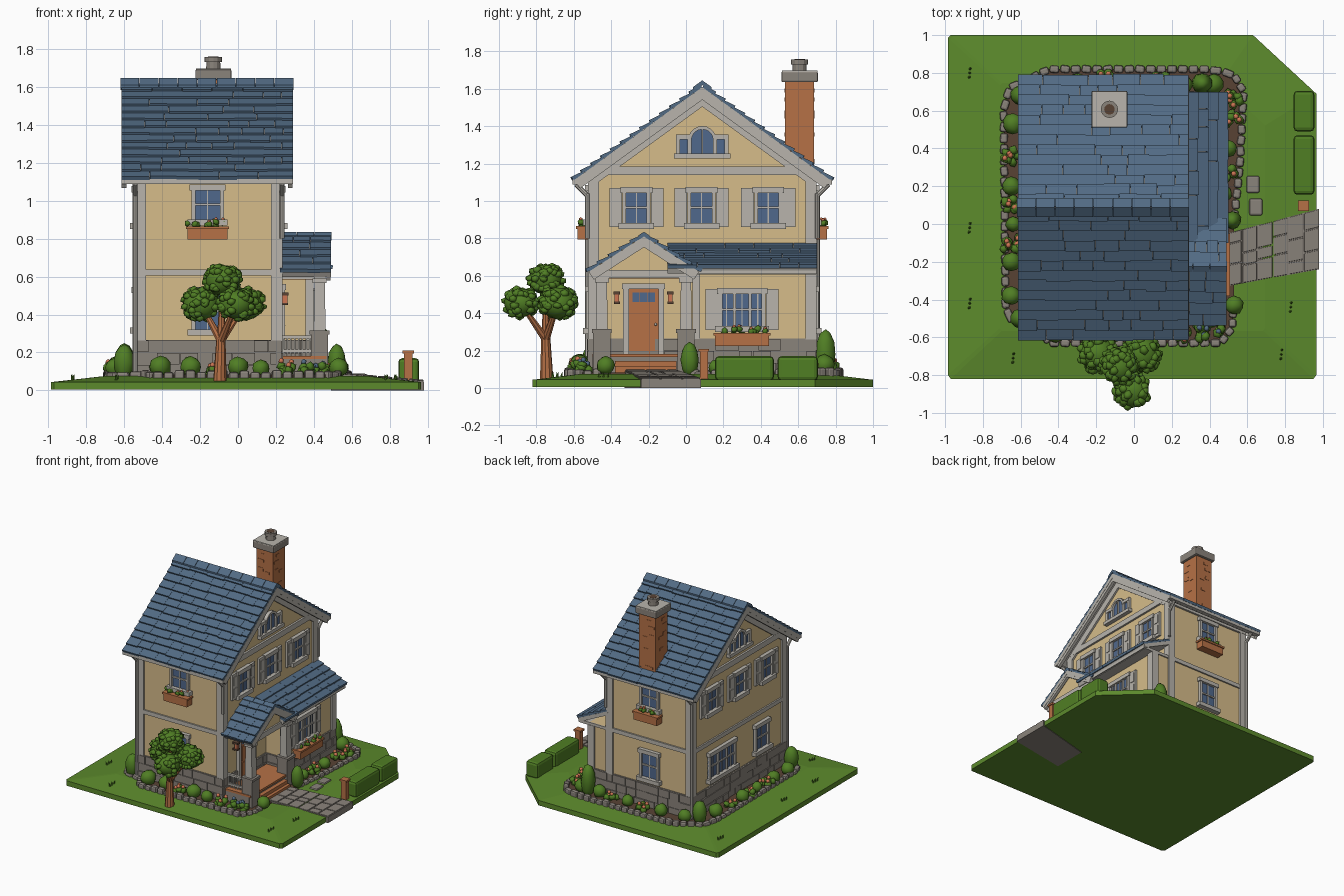
import bpy, bmesh, math, random
from mathutils import Matrix, Vector as V

if "Cube" in bpy.data.objects:
    bpy.data.objects.remove(bpy.data.objects["Cube"])
random.seed(4)
R = random.uniform

def lin(c):
    return tuple(((v / 255 + .055) / 1.055) ** 2.4 for v in c) + (1,)
COL = dict(wall=(214, 188, 138), trim=(184, 180, 172), roof=(82, 107, 132), grass=(92, 138, 44), leaf=(80, 126, 36),
           wood=(182, 113, 70), stone=(138, 131, 123), soil=(88, 66, 52), glass=(80, 104, 140), coral=(206, 118, 84))
MATS = {}
for k, c in COL.items():
    MATS[k] = bpy.data.materials.new(k + " colour")
    MATS[k].diffuse_color = lin(c)
PARTS = {}   # name -> (bmesh, colour)
I = Matrix()

def part(name, mat):
    return PARTS.setdefault(name, (bmesh.new(), mat))[0]

def prism(name, mat, pts, ext):
    """closed polygon pts swept along ext (a vector, or one vector per point)"""
    bm = part(name, mat)
    n = len(pts)
    ext = ext if isinstance(ext, list) else [ext] * n
    a = [bm.verts.new(p) for p in pts]
    b = [bm.verts.new(V(p) + V(e)) for p, e in zip(pts, ext)]
    bm.faces.new(a[::-1]); bm.faces.new(b)
    for i in range(n):
        bm.faces.new((a[i], a[(i + 1) % n], b[(i + 1) % n], b[i]))

def box(name, mat, x0, x1, y0, y1, z0, z1, M=I):
    pts = [M @ V(p) for p in ((x0, y0, z0), (x1, y0, z0), (x1, y1, z0), (x0, y1, z0))]
    prism(name, mat, pts, M.to_3x3() @ V((0, 0, z1 - z0)))

def ball(name, mat, c, r, sc=(1, 1, 1), sub=2, jit=.0):
    bm = part(name, mat)
    res = bmesh.ops.create_icosphere(bm, subdivisions=sub, radius=r, matrix=Matrix.Translation(c) @ Matrix.Diagonal((*sc, 1)))
    for v in res['verts']:
        v.co += V((R(-1, 1), R(-1, 1), R(-1, 1))) * jit * r
        for f in v.link_faces:
            f.smooth = True

def cone(name, mat, a, b, r1, r2, seg=10):
    a, b = V(a), V(b)
    M = Matrix.Translation((a + b) / 2) @ (b - a).to_track_quat('Z', 'Y').to_matrix().to_4x4()
    if seg == 4:
        M = M @ Matrix.Rotation(math.pi / 4, 4, 'Z')
    bmesh.ops.create_cone(part(name, mat), cap_ends=True, segments=seg, radius1=r1, radius2=r2, depth=(b - a).length, matrix=M)

def frame(o, u, v, w=(0, 0, 1)):
    M = Matrix((u, v, w)).transposed().to_4x4()
    M.translation = o
    return M

# house extents and wall frames (u along wall, v outward, z up)
X0, X1, Y0, Y1, YR = -.53, .22, -.51, .685, .087
BX, BY = .385, .045   # front bay under the shed roof
FRONT = frame((0, Y0, 0), (1, 0, 0), (0, -1, 0))
BACK = frame((0, Y1, 0), (1, 0, 0), (0, 1, 0))
RIGHT = frame((X1, 0, 0), (0, 1, 0), (1, 0, 0))
LEFT = frame((X0, 0, 0), (0, 1, 0), (-1, 0, 0))
BAY = frame((BX, 0, 0), (0, 1, 0), (1, 0, 0))
BAYSIDE = frame((0, BY, 0), (1, 0, 0), (0, -1, 0))
WALLS = [(FRONT, X0, X1), (BACK, X0, X1), (RIGHT, Y0, Y1), (LEFT, Y0, Y1)]

# ground, flower bed, border stones
lot = [(-.97, -.82), (.95, -.82), (.965, -.80), (.965, .69), (.63, 1), (-.97, 1), (-.985, .985), (-.985, -.80)]
prism("lawn", "grass", [(x, y, .005) for x, y in lot], V((0, 0, .04)))
prism("lawn", "grass", [(x, y, .044) for x, y in lot], [V((-x * .28, -(y - .09) * .28, .031)) for x, y in lot])
bed = [(-.68, -.45), (-.64, -.52), (-.5, -.55), (-.45, -.63), (.46, -.63), (.52, -.55), (.53, -.4), (.53, .02), (.56, .3),
       (.58, .7), (.53, .79), (.4, .82), (-.45, .82), (-.55, .77), (-.66, .72), (-.69, .6)]
prism("flower_bed", "soil", [(x, y, .05) for x, y in bed], V((0, 0, .034)))
for (ax, ay), (bx, by) in zip(bed, bed[1:] + bed[:1]):
    L = math.hypot(bx - ax, by - ay)
    if ax == .53 and by == .02:
        continue
    n = max(1, round(L / .058))
    for i in range(n):
        t = (i + .5) / n
        M = Matrix.Translation((ax + (bx - ax) * t, ay + (by - ay) * t, .05)) @ Matrix.Rotation(math.atan2(by - ay, bx - ax) + R(-.15, .15), 4, 'Z')
        h = L / n / 2 - .003
        box("border_stones", "stone", -h, h, -.02, .02, 0, R(.045, .06), M)

# path with cobbles, stepping stones
def path(s, t):
    a, b = V((.49, -.33, .092)).lerp(V((.98, -.24, .048)), s), V((.49, -.05, .092)).lerp(V((.98, .08, .048)), s)
    return a.lerp(b, t)
quad = [path(0, 0), path(1, 0), path(1, 1), path(0, 1)]
prism("path_base", "stone", [(p.x, p.y, 0) for p in quad], [V((0, 0, p.z)) for p in quad])
for i in range(6):
    cuts = [0, R(.2, .4), R(.55, .8), 1]
    for a, b in zip(cuts, cuts[1:]):
        s0, s1 = i / 6 + .006, (i + 1) / 6 - .006
        prism("cobbles", "stone", [path(s0, a + .01), path(s1, a + .01), path(s1, b - .01), path(s0, b - .01)], V((0, 0, .008)))
for x, y in ((.63, .21), (.645, .09)):
    box("stepping_stones", "stone", x - .035, x + .035, y - .045, y + .045, .05, .088)

# walls, stone foundation, boards
prism("house_walls", "wall", [(X0, Y0, .06), (X0, Y1, .06), (X0, Y1, 1.15), (X0, YR, 1.585), (X0, Y0, 1.15)], V((X1 - X0, 0, 0)))
box("bay_walls", "wall", X1 - .01, BX, BY, Y1, .06, .63)
def stones(M, u0, u1, z0, z1, rows):
    box("foundation", "stone", u0, u1, -.02, .008, z0, z1, M)
    for r in range(rows):
        h, u = (z1 - z0) / rows, u0
        while u < u1 - .01:
            e = min(u1, u + R(.07, .13))
            box("foundation", "stone", u + .002, e - .002, -.01, R(.012, .02), z0 + r * h + .002, z0 + r * h + h - .002, M)
            u = e
def corner(M, a, b, top):
    box("corner_boards", "trim", a - .014, a + .045, -.03, .014, .26, top, M)
    box("corner_boards", "trim", b - .045, b + .014, -.03, .014, .26, top, M)
for M, a, b in WALLS:
    stones(M, a - .01, b + .01, .07, .265, 3)
    corner(M, a, b, 1.14)
    box("belt_boards", "trim", a, b, -.01, .012, .605, .638, M)
    box("frieze_boards", "trim", a, b, -.02, .016, *((1.14, 1.185) if M in (LEFT, RIGHT) else (1.1, 1.14)), M)
stones(BAY, BY, Y1 + .01, .07, .265, 3)
stones(BAYSIDE, X1, BX, .07, .265, 3)
stones(BACK, X1, BX + .01, .07, .265, 3)
box("corner_boards", "trim", Y1 - .045, Y1 + .014, -.045, .014, .26, .61, BAY)
box("corner_boards", "trim", BY - .01, BY + .03, -.03, .012, .26, .61, BAY)

# roofs: decks plus overlapping shingle courses
def slope(name, o, u, s, width, length, rows, lo=.09, hi=.17):
    u, s = V(u).normalized(), V(s).normalized()
    n = u.cross(s)
    if n.z < 0:
        n = -n
    M = frame(o, u, s, n)
    box(name + "_deck", "trim", 0, width, 0, length, -.03, 0, M)
    step = length / rows
    for i in range(rows):
        T = M @ Matrix.Translation((0, i * step - .008, .012)) @ Matrix.Rotation(-.012 / step, 4, 'X')
        x = 0
        while x < width - .005:
            e = min(width, x + R(lo, hi))
            e = width if width - e < .04 else e
            box(name + "_shingles", "roof", x + .0007, e - .0007, R(-.004, .004), step * 1.1, -.008, .012, T)
            x = e
    return M
RX0, RX1, half, rise = -.615, .29, .685, .497
SL, RW = math.hypot(half, rise), .905
for sg in (-1, 1):
    M = slope("main_roof", (RX0, YR + sg * half, 1.112), (1, 0, 0), (0, -sg * half, rise), RW, SL, 13)
    for x in (.002, RW - .027):
        box("rake_boards", "trim", x, x + .025, .0, SL, -.055, -.005, M)
    for x in (X0 - .015 - RX0, X1 - RX0):
        box("rake_boards", "trim", x, x + .015, .1, SL, -.085, -.02, M)
    y = YR + sg * .675
    box("gutters", "trim", RX0, RX1, y - .02, y + .018, 1.088, 1.115)
    for x in (X0 - .012, X1 + .012):
        w = Y0 - .018 if sg < 0 else Y1 + .018
        cone("downspouts", "trim", (x, y, 1.09), (x, w, 1.03), .013, .013, 8)
        cone("downspouts", "trim", (x, w, 1.04), (x, w, .1 if x < 0 else .8), .013, .013, 8)
def ridge(name, x0, x1, y, z, n, w, k):
    for i in range(n):
        a, b = x0 + (x1 - x0) * i / n, x0 + (x1 - x0) * (i + 1) / n - .003
        prism(name, "roof", [(a, y - w, z - w * k), (a, y, z), (a, y + w, z - w * k), (a, y + w, z - w * k - .025), (a, y, z - .025), (a, y - w, z - w * k - .025)], V((b - a, 0, 0)))
ridge("main_ridge_caps", RX0 - .005, RX1 + .005, YR, 1.645, 9, .05, .72)

# chimney
box("chimney", "wood", -.205, -.055, .53, .685, 1.1, 1.65)
for i in range(9):
    z, u = 1.2 + .026 * R(0, 16), R(0, .1)
    box("chimney", "wood", -.2 + u, -.16 + u, .527, .688, z, z + .02)
    box("chimney", "wood", -.208, -.052, .535 + u, .575 + u, z, z + .02)
box("chimney_cap", "stone", -.225, -.035, .51, .705, 1.635, 1.692)
box("chimney_cap_top", "trim", -.222, -.038, .513, .702, 1.69, 1.697)
cone("chimney_pot", "stone", (-.13, .607, 1.69), (-.13, .607, 1.735), .038, .036, 12)
cone("chimney_pot", "stone", (-.13, .607, 1.73), (-.13, .607, 1.757), .046, .046, 12)
cone("chimney_flue", "soil", (-.13, .607, 1.75), (-.13, .607, 1.759), .028, .028, 12)

# windows
def window(M, u, z0, z1, w, bays=1, shutters=True, planter=False):
    h = w / 2
    box("window_glass", "glass", u - h, u + h, -.01, .008, z0, z1, M)
    for s in (-1, 1):
        box("window_frames", "trim", u + s * (h - .01) - .01, u + s * (h - .01) + .01, 0, .024, z0, z1, M)
        if shutters:
            c = u + s * (h + .036)
            box("shutters", "trim", c - .034, c + .034, 0, .018, z0 - .01, z1 + .01, M)
            for k in (0, 1):
                m = z0 + (z1 - z0) * k / 2
                box("shutters", "trim", c - .02, c + .02, .01, .023, m + .012, m + (z1 - z0) / 2 - .012, M)
    for i in range(bays):
        c = u - h + w * (i + .5) / bays
        box("window_frames", "trim", c - .003, c + .003, 0, .014, z0, z1, M)
        if i:
            e = u - h + w * i / bays
            box("window_frames", "trim", e - .008, e + .008, 0, .022, z0, z1, M)
    m = (z0 + z1) / 2
    box("window_frames", "trim", u - h, u + h, 0, .018, m - .006, m + .006, M)
    box("window_frames", "trim", u - h - .01, u + h + .01, 0, .03, z1 - .016, z1 + .016, M)
    box("window_sills", "trim", u - h - .02, u + h + .02, 0, .04, z0 - .02, z0 + .012, M)
    if planter:
        p = h + .02
        box("window_boxes", "wood", u - p, u + p, .005, .07, z0 - .095, z0 - .03, M)
        box("window_boxes", "wood", u - p - .008, u + p + .008, .005, .078, z0 - .04, z0 - .025, M)
        for i in range(int(p * 100)):
            c = M @ V((u + R(-p, p), R(.02, .065), z0 - .02 + R(0, .018)))
            ball("box_plants", "leaf", c, .019, sub=1, jit=.2)
            if i % 2:
                ball("box_flowers", "coral", c + V((0, 0, .016)), .01, sub=1)
for M in (LEFT, RIGHT):
    for u in (-.265, .083, .44):
        window(M, u, .87, 1.06, .15)
    # arched attic window with side lights
    def arc(r, v):
        return [M @ V((YR + r * math.cos(a * math.pi / 10), v, 1.325 + r * math.sin(a * math.pi / 10))) for a in range(11)]
    out = M.to_3x3() @ V((0, 1, 0))
    A, B = arc(.076, 0), arc(.058, 0)
    prism("attic_glass", "glass", arc(.06, -.01), out * .018)
    for i in range(10):
        prism("attic_frame", "trim", [A[i], A[i + 1], B[i + 1], B[i]], out * .026)
    box("attic_glass", "glass", YR - .125, YR + .125, -.01, .008, 1.25, 1.335, M)
    for u in (-.13, -.068, 0, .068, .13):
        t = .011 if u else .003
        box("attic_frame", "trim", YR + u - t, YR + u + t, 0, .022, 1.25, 1.345 if u else 1.385, M)
    for s in (-1, 1):
        box("attic_frame", "trim", YR + s * .1 - .04, YR + s * .1 + .04, 0, .024, 1.33, 1.355, M)
    box("attic_frame", "trim", YR - .15, YR + .15, 0, .034, 1.228, 1.255, M)
window(BAY, .3, .32, .52, .25, 3, True, True)
window(LEFT, .31, .32, .53, .34, 3, False)
window(LEFT, -.2, .32, .53, .18, 1, False)
for M in (FRONT, BACK):
    window(M, -.16, .89, 1.07, .17, 1, False, True)
    window(M, -.16, .31, .53, .17, 1, False)

# porch: floor, steps, piers, columns, beams, pediment
PY, PW = -.225, .295
box("porch_floor", "stone", X1, .45, -.5, .04, .06, .165)
box("porch_boards", "wood", X1, .465, -.5, .04, .165, .182)
for x, z in ((.483, .145), (.508, .118)):
    box("porch_steps", "wood", .44, x, -.38, -.05, .06, z)
for y in (-.45, .0):
    box("column_piers", "stone", .385, .475, y - .046, y + .046, .06, .3)
    box("column_piers", "stone", .378, .482, y - .053, y + .053, .295, .315)
    cone("porch_columns", "trim", (.43, y, .31), (.43, y, .59), .045, .038, 4)
    box("column_caps", "trim", .393, .467, y - .037, y + .037, .565, .59)
    box("porch_beams", "trim", X1, .46, y - .025, y + .025, .588, .63)
box("porch_beams", "trim", .4, .462, -.5, .05, .588, .632)
box("porch_ceiling", "wood", X1, .41, -.47, .03, .585, .6)
prism("porch_pediment", "wall", [(.23, PY - .25, .632), (.23, PY + .25, .632), (.23, PY, .79)], V((.22, 0, 0)))
for sg in (-1, 1):
    M = slope("porch_gable_roof", (X1, PY + sg * PW, .622), (1, 0, 0), (0, -sg * PW, .19), .27, math.hypot(PW, .19), 5, .06, .11)
    box("porch_rake", "trim", .245, .268, 0, .35, -.05, -.004, M)
ridge("porch_ridge_caps", X1, .495, PY, .835, 3, .03, .64)
slope("porch_shed_roof", (.485, -.1, .64), (0, 1, 0), (-.265, 0, .125), .8, .293, 5)
box("shed_fascia", "trim", .455, .48, .03, .695, .61, .635)
box("shed_soffit", "trim", X1, .47, .04, .695, .607, .63)

# porch railing
for i in range(8):
    box("porch_railing", "trim", .235 + i * .02, .243 + i * .02, -.462, -.452, .18, .28)
for z in (.2, .275):
    box("porch_railing", "trim", X1, .39, -.467, -.447, z, z + .015)

# door and lanterns
D = -.227
box("door", "wood", D - .08, D + .08, 0, .015, .182, .53, RIGHT)
for s in (-1, 1):
    box("door_frame", "trim", D + s * .094 - .015, D + s * .094 + .015, 0, .028, .182, .545, RIGHT)
    for z in (.2, .33):
        box("door_panels", "wood", D + s * .035 - .026, D + s * .035 + .026, .01, .02, z, z + .11, RIGHT)
    u = D + s * .143
    box("lantern_glass", "coral", u - .012, u + .012, .015, .04, .46, .5, RIGHT)
    box("lantern_caps", "soil", u - .018, u + .018, 0, .046, .5, .515, RIGHT)
    box("lantern_caps", "soil", u - .016, u + .016, 0, .044, .45, .462, RIGHT)
box("door_frame", "trim", D - .115, D + .115, 0, .032, .53, .56, RIGHT)
for i in range(3):
    box("door_glass", "glass", D - .06 + i * .041, D - .022 + i * .041, .01, .019, .46, .51, RIGHT)
ball("door_knob", "trim", RIGHT @ V((D + .065, .022, .34)), .008, sub=1)

# tree
root, fork = V((-.095, -.745, .05)), V((-.09, -.75, .28))
cone("tree_trunk", "wood", root, fork, .036, .024)
for c, r in (((-.195, -.685, .455), .108), ((.04, -.685, .455), .108), ((-.08, -.75, .58), .102), ((-.01, -.885, .455), .1)):
    c = V(c)
    cone("tree_trunk", "wood", fork - V((0, 0, .02)), c, .022, .012, 8)
    ball("tree_leaves", "leaf", c, r * .9, (1, 1, .9), 2, .04)
    for i in range(60):
        d = V((R(-1, 1), R(-1, 1), R(-.8, 1))).normalized()
        ball("tree_leaves", "leaf", c + V((d.x, d.y, d.z * .9)) * r * .84, .026, (1, 1, .8), 1, .15)

# shrubs, cones, flowers
for x, y, r in ((-.41, -.57, .058), (-.25, -.57, .055), (0, -.57, .055), (.12, -.57, .045), (-.65, -.2, .05), (-.65, .2, .05),
                (-.64, .53, .055), (-.64, 0, .04), (-.3, .75, .05), (.0, .75, .045), (.42, .74, .055), (.53, -.43, .05),
                (.5, .4, .045), (-.5, .73, .05), (.48, .16, .04), (-.65, -.38, .05), (.26, .74, .05)):
    ball("round_shrubs", "leaf", (x, y, .08 + r * .8), r, sub=2, jit=.06)
for x, y, r, h in ((-.6, -.5, .055, .165), (.52, .02, .048, .165), (.36, .745, .055, .235), (-.6, .68, .055, .17)):
    ball("cone_shrubs", "leaf", (x, y, .08 + h * .42), r, (1, 1, h * .58 / r), 2, .05)
for x, y, col in ((.36, -.575, "roof"), (.43, -.55, "roof"), (.25, -.575, "coral"), (-.12, -.58, "coral"), (-.65, .1, "coral"), (-.65, .36, "coral"),
                  (-.65, -.1, "coral"), (-.15, .76, "coral"), (.13, .76, "coral"), (.52, .55, "coral"), (.52, .66, "coral"), (.5, .28, "coral")):
    for i in range(9):
        p = V((x + R(-.04, .04), y + R(-.035, .035), R(.09, .13)))
        ball("flower_leaves", "leaf", p, .026, sub=1, jit=.2)
        if i % 2:
            ball("blue_flowers" if col == "roof" else "coral_flowers", col, p + V((0, 0, .026)), .016, sub=1)

# hedges, gate post, grass tufts
for y0, y1 in ((.155, .47), (.49, .705)):
    box("hedges", "leaf", .845, .955, y0, y1, .04, .17)
box("gate_post", "wood", .875, .92, .075, .117, .04, .195)
box("gate_post_cap", "wood", .868, .927, .068, .124, .195, .21)
for x, y in ((-.87, .8), (-.87, -.02), (-.87, -.42), (-.64, -.71), (.83, -.44), (.78, -.69)):
    for a in (-.02, 0, .02):
        cone("grass_tufts", "leaf", (x, y + a, .045), (x + a * .4, y + a * 1.4, .085), .01, .001, 5)

# turn the collected parts into objects
BEVEL = dict(border_stones=.012, hedges=.02, stepping_stones=.01, cobbles=.004, chimney_cap=.008)
for name, (bm, mat) in PARTS.items():
    bmesh.ops.recalc_face_normals(bm, faces=bm.faces)
    me = bpy.data.meshes.new(name)
    bm.to_mesh(me)
    bm.free()
    me.materials.append(MATS[mat])
    ob = bpy.data.objects.new(name, me)
    bpy.context.collection.objects.link(ob)
    if name in BEVEL:
        b = ob.modifiers.new("bevel", 'BEVEL')
        b.width, b.segments = BEVEL[name], 2

for m in bpy.data.materials:
    if m.users and not m.is_grease_pencil:
        m.use_nodes = True
        m.node_tree.nodes["Principled BSDF"].inputs["Base Color"].default_value = m.diffuse_color
